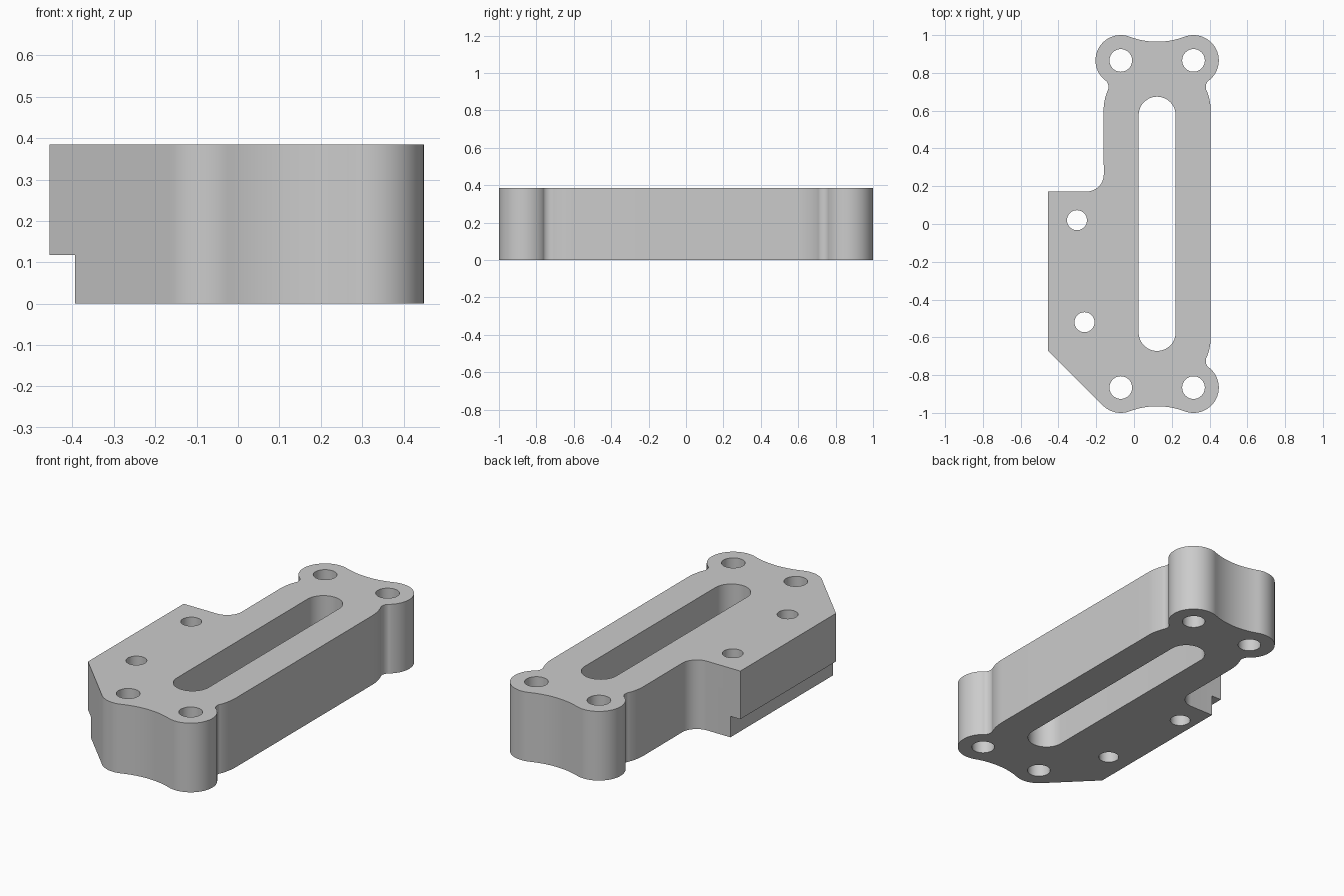
import bpy, bmesh
from math import atan2, cos, sin, pi, radians
from mathutils import Vector

HEIGHT = 0.385
MID_X = 0.1225           # centre line of the slotted bar
LOBE = Vector((0.315, 0.866))
LOBE_R = 0.134

if "Cube" in bpy.data.objects:
    bpy.data.objects.remove(bpy.data.objects["Cube"], do_unlink=True)


def arc(centre, r, a0, a1, n):
    """Points on an arc, both ends included."""
    steps = [a0 + (a1 - a0) * i / n for i in range(n + 1)]
    return [Vector((centre[0] + r * cos(a), centre[1] + r * sin(a))) for a in steps]


def angle(a, b):
    return atan2(b[1] - a[1], b[0] - a[0])


def mirror_x(points):
    return [Vector((2 * MID_X - p.x, p.y)) for p in reversed(points)]


def mirror_y(points):
    return [Vector((p.x, -p.y)) for p in reversed(points)]


def prism(bm, points, z0, z1):
    """Closed extrusion of an outline."""
    base = bm.faces.new([bm.verts.new((p[0], p[1], z0)) for p in points])
    top = bmesh.ops.extrude_face_region(bm, geom=[base])["geom"]
    verts = [v for v in top if isinstance(v, bmesh.types.BMVert)]
    bmesh.ops.translate(bm, verts=verts, vec=(0, 0, z1 - z0))


def make_object(name, bm):
    bmesh.ops.recalc_face_normals(bm, faces=bm.faces)
    mesh = bpy.data.meshes.new(name)
    bm.to_mesh(mesh)
    bm.free()
    ob = bpy.data.objects.new(name, mesh)
    bpy.context.collection.objects.link(ob)
    return ob


# Tangent arcs of one corner: shallow end dip, lobe, neck fillet, shoulder
dip_r, neck_r, shoulder_r = 0.414, 0.049, 0.276
dip = Vector((MID_X, 0.965 + dip_r))
neck = Vector((0.429, 0.725))
shoulder = Vector((0.406 - shoulder_r, 0.60))
dip_curve = arc(dip, dip_r, -pi / 2, angle(dip, LOBE), 10)
lobe_curve = arc(LOBE, LOBE_R, angle(LOBE, dip), angle(LOBE, neck), 32)
neck_curve = arc(neck, neck_r, angle(neck, LOBE) % (2 * pi),
                 angle(neck, shoulder) % (2 * pi), 12)
shoulder_curve = arc(shoulder, shoulder_r, angle(shoulder, neck), 0, 8)
corner = dip_curve + lobe_curve[1:] + neck_curve[1:-1] + shoulder_curve

# Clockwise outline: right corners, front left lobe, side flange, back left corner
cut_corner = dip_curve + arc(LOBE, LOBE_R, angle(LOBE, dip), pi / 4, 12)[1:]
outline = corner + mirror_y(corner) + mirror_y(mirror_x(cut_corner))[1:]
outline += [Vector((-0.455, -0.67)), Vector((-0.455, 0.172))]
outline += arc((-0.25, 0.262), 0.09, -pi / 2, 0, 12)
outline += mirror_x(corner)[:-1]

bm = bmesh.new()
prism(bm, outline, 0, HEIGHT)
bracket = make_object("bracket_body", bm)

# Cutter: bolt holes, flange holes, long slot and the step under the flange
bm = bmesh.new()
left = 2 * MID_X - LOBE.x
holes = [(x, y, 0.06) for x in (left, LOBE.x) for y in (-LOBE.y, LOBE.y)]
holes += [(-0.302, 0.02, 0.053), (-0.262, -0.52, 0.053)]
for x, y, r in holes:
    prism(bm, arc((x, y), r, 0, 2 * pi, 40)[:-1], -0.1, HEIGHT + 0.1)
slot_r = 0.098
slot = arc((MID_X, 0.576), slot_r, 0, pi, 24) + arc((MID_X, -0.574), slot_r, pi, 2 * pi, 24)
prism(bm, slot, -0.1, HEIGHT + 0.1)
prism(bm, [(-0.6, -0.9), (-0.394, -0.9), (-0.394, 0.4), (-0.6, 0.4)], -0.1, 0.117)
cutter = make_object("bracket_cutter", bm)
cutter.hide_render = True

cut = bracket.modifiers.new("openings", 'BOOLEAN')
cut.operation = 'DIFFERENCE'
cut.solver = 'EXACT'
cut.object = cutter
bpy.ops.object.select_all(action='DESELECT')
bpy.context.view_layer.objects.active = bracket
bracket.select_set(True)
bpy.ops.object.modifier_apply(modifier=cut.name)
bpy.data.objects.remove(cutter, do_unlink=True)
bpy.ops.object.shade_smooth_by_angle(angle=radians(30))

# Plain grey finish
grey = bpy.data.materials.new("light_grey")
grey.use_nodes = True
colour = (0.6, 0.6, 0.6, 1)
grey.diffuse_color = colour
grey.node_tree.nodes["Principled BSDF"].inputs["Base Color"].default_value = colour
bracket.data.materials.clear()
bracket.data.materials.append(grey)
